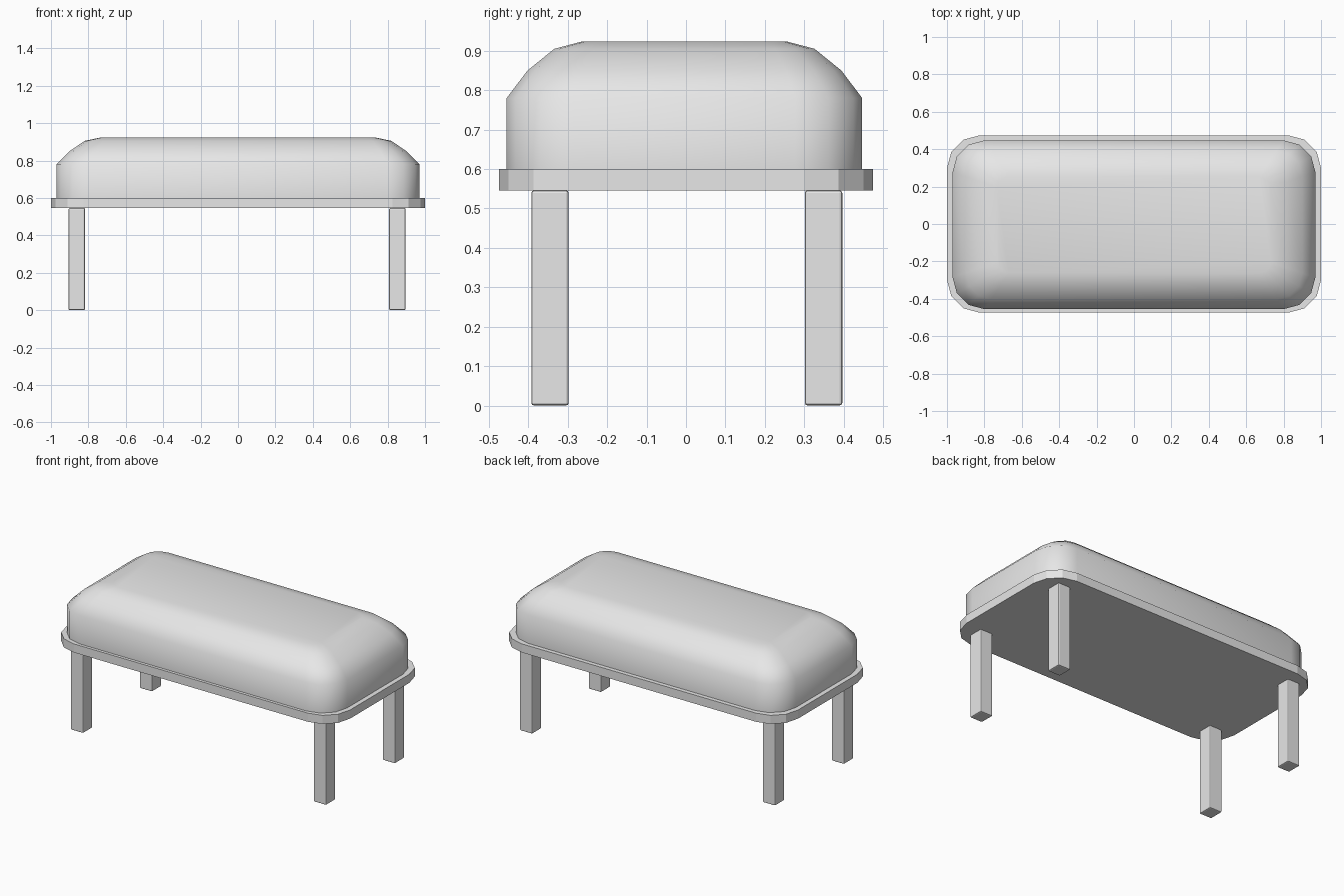
import bpy, bmesh
from math import cos, sin, pi, radians

cube = bpy.data.objects.get("Cube")
if cube:
    bpy.data.objects.remove(cube, do_unlink=True)

# One plain grey for the whole piece
grey = bpy.data.materials.new("plain grey")
grey.use_nodes = True
grey.diffuse_color = (0.8, 0.8, 0.8, 1)
grey.node_tree.nodes["Principled BSDF"].inputs["Base Color"].default_value = (0.8, 0.8, 0.8, 1)

SEGMENTS = 3  # facets per rounded corner


def outline(half_x, half_y, radius):
    """Counter-clockwise points of a rounded rectangle."""
    points = []
    for corner, (sx, sy) in enumerate([(1, 1), (-1, 1), (-1, -1), (1, -1)]):
        for i in range(SEGMENTS + 1):
            a = (corner + i / SEGMENTS) * pi / 2
            points.append((sx * (half_x - radius) + radius * cos(a),
                           sy * (half_y - radius) + radius * sin(a)))
    return points


def finish(bm, name):
    mesh = bpy.data.meshes.new(name)
    bmesh.ops.recalc_face_normals(bm, faces=bm.faces)
    bm.to_mesh(mesh)
    bm.free()
    mesh.materials.append(grey)
    obj = bpy.data.objects.new(name, mesh)
    bpy.context.collection.objects.link(obj)
    return obj


def loft(name, rings):
    """Closed solid through rings of (half_x, half_y, corner radius, z)."""
    bm = bmesh.new()
    loops = [[bm.verts.new((x, y, z)) for x, y in outline(hx, hy, r)]
             for hx, hy, r, z in rings]
    for low, high in zip(loops, loops[1:]):
        for i in range(len(low)):
            j = (i + 1) % len(low)
            bm.faces.new((low[i], low[j], high[j], high[i]))
    bm.faces.new(loops[0][::-1])
    bm.faces.new(loops[-1])
    return finish(bm, name)


# Flat-sided base board
loft("base_board", [(1, 0.474, 0.175, 0.545), (1, 0.474, 0.175, 0.6)])

# Padded cushion with a rounded top
cushion = loft("cushion", [
    (0.97, 0.451, 0.17, 0.598),
    (0.97, 0.451, 0.17, 0.78),
    (0.90, 0.398, 0.14, 0.85),
    (0.82, 0.330, 0.10, 0.905),
    (0.73, 0.258, 0.06, 0.924),
])
cushion.location.y = -0.004
cushion.data.shade_smooth()
cushion.data.set_sharp_from_angle(angle=radians(60))

# Four square legs with softened edges
LEG_HEIGHT = 0.546
for depth, sy in (("front", -1), ("back", 1)):
    for side, sx in (("right", -1), ("left", 1)):
        bm = bmesh.new()
        bmesh.ops.create_cube(bm, size=1)
        bmesh.ops.scale(bm, vec=(0.088, 0.095, LEG_HEIGHT), verts=bm.verts)
        bmesh.ops.bevel(bm, geom=bm.edges[:], offset=0.007, segments=2,
                        profile=0.5, affect='EDGES')
        leg = finish(bm, f"{depth}_{side}_leg")
        leg.location = (sx * 0.857 - 0.005, sy * 0.347 + 0.002, LEG_HEIGHT / 2)
